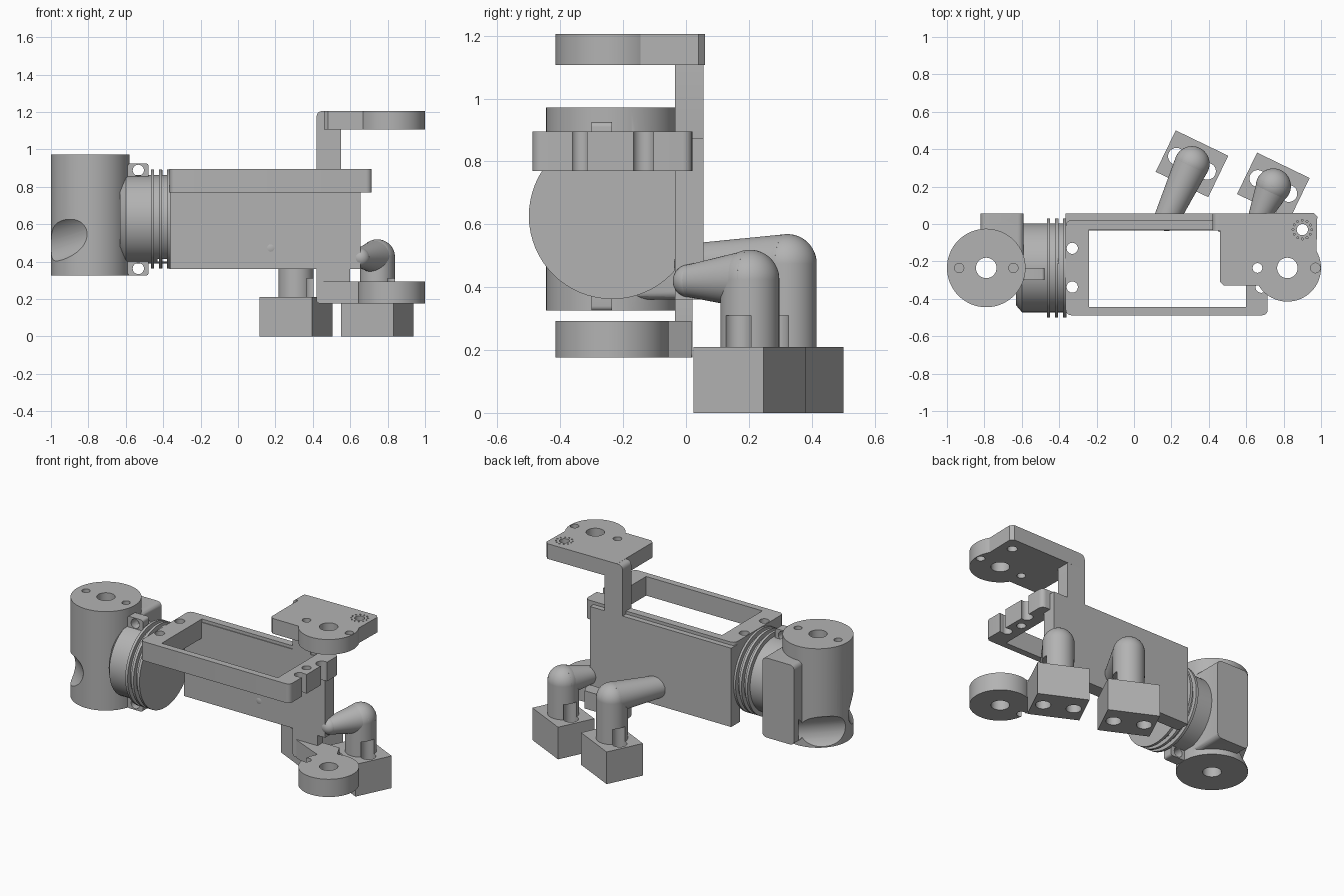
import bpy, bmesh, math
from mathutils import Vector, Matrix

cube = bpy.data.objects.get("Cube")
if cube:
    bpy.data.objects.remove(cube, do_unlink=True)

grey = bpy.data.materials.new("plain grey")
grey.use_nodes = True
grey.diffuse_color = (0.45, 0.45, 0.45, 1)
grey.node_tree.nodes["Principled BSDF"].inputs["Base Color"].default_value = grey.diffuse_color


def finish(bm, name):
    mesh = bpy.data.meshes.new(name)
    bmesh.ops.recalc_face_normals(bm, faces=bm.faces)
    bm.to_mesh(mesh)
    bm.free()
    mesh.materials.append(grey)
    ob = bpy.data.objects.new(name, mesh)
    bpy.context.collection.objects.link(ob)
    return ob


def box(name, x, y, z, radius=0, axis=2):
    """Box from ranges; edges along one axis can be rounded."""
    bm = bmesh.new()
    bmesh.ops.create_cube(bm, size=1)
    for v in bm.verts:
        v.co = [lo + (c + 0.5) * (hi - lo) for c, (lo, hi) in zip(v.co, (x, y, z))]
    if radius:
        edges = [e for e in bm.edges
                 if abs((e.verts[0].co - e.verts[1].co).normalized()[axis]) > 0.9]
        bmesh.ops.bevel(bm, geom=edges, offset=radius, segments=5, profile=0.5, affect='EDGES')
    return finish(bm, name)


def rod(name, a, b, r1, r2=None, sides=64):
    """Cylinder or cone between two points."""
    a, b = Vector(a), Vector(b)
    bm = bmesh.new()
    turn = (b - a).to_track_quat('Z', 'Y').to_matrix().to_4x4()
    bmesh.ops.create_cone(bm, cap_ends=True, segments=sides, radius1=r1,
                          radius2=r1 if r2 is None else r2, depth=(b - a).length,
                          matrix=Matrix.Translation((a + b) / 2) @ turn)
    return finish(bm, name)


def ball(name, centre, r):
    bm = bmesh.new()
    bmesh.ops.create_uvsphere(bm, u_segments=48, v_segments=24, radius=r,
                              matrix=Matrix.Translation(centre))
    return finish(bm, name)


def prism(name, points, z0, z1):
    bm = bmesh.new()
    face = bm.faces.new([bm.verts.new((x, y, z0)) for x, y in points])
    new = bmesh.ops.extrude_face_region(bm, geom=[face])["geom"]
    bmesh.ops.translate(bm, vec=(0, 0, z1 - z0),
                        verts=[g for g in new if isinstance(g, bmesh.types.BMVert)])
    return finish(bm, name)


def combine(ob, others, how='DIFFERENCE'):
    for other in others:
        mod = ob.modifiers.new("bool", 'BOOLEAN')
        mod.operation, mod.solver, mod.object = how, 'EXACT', other
        bpy.context.view_layer.objects.active = ob
        bpy.ops.object.modifier_apply(modifier=mod.name)
        bpy.data.objects.remove(other, do_unlink=True)
    return ob


def holes(ob, spots, z0, z1):
    """Vertical drilled holes given as x, y, radius."""
    return combine(ob, [rod("cutter", (x, y, z0), (x, y, z1), r, sides=32) for x, y, r in spots])


MID = -0.235   # shared centre line in y
AXIS = 0.627   # height of the horizontal pivot
HX = 0.82      # x of the horn pivots

# Upright pivot barrel with back pad, side scoops and drilled top
barrel = rod("pivot_barrel", (-0.79, MID, 0.325), (-0.79, MID, 0.972), 0.21)
combine(barrel, [box("pad", (-0.82, -0.59), (MID, 0.055), (0.36, 0.88), 0.03, 1)], 'UNION')
combine(barrel, [rod("scoop", (-1.195, -0.24, 0.45), (-0.795, -0.64, 0.58), 0.13),
                 rod("scoop", (-1.19, -0.24, 0.43), (-0.88, 0.07, 0.43), 0.12)])
holes(barrel, [(-0.79, MID, 0.055)], 0.2, 1.1)
holes(barrel, [(x, MID, 0.025) for x in (-0.935, -0.645)], 0.85, 1.1)

# Horizontal bearing, tapered collar and ribbed rings
bearing = rod("bearing_core", (-0.6, MID, AXIS), (-0.365, MID, AXIS), 0.237)
combine(bearing, [box("pocket", (-0.43, -0.3), (-0.34, -0.1), (0.40, 0.485)),
                  rod("bore", (-0.4, MID, AXIS), (-0.3, MID, AXIS), 0.087)])
rod("bearing_collar", (-0.63, MID, AXIS), (-0.599, MID, AXIS), 0.2, 0.237)
for i, x in enumerate((-0.465, -0.422, -0.379)):
    rod("bearing_ring_%d" % i, (x, MID, AXIS), (x + 0.017, MID, AXIS), 0.265)

# Clamp lugs above and below the bearing
for name, z0, z1, zh in (("upper", 0.82, 0.925, 0.888), ("lower", 0.325, 0.43, 0.363)):
    lug = box("clamp_lug_" + name, (-0.59, -0.478), (-0.30, MID), (z0, z1), 0.015, 1)
    combine(lug, [rod("cutter", (-0.533, -0.4, zh), (-0.533, -0.1, zh), 0.03, sides=32)])

# Open top frame with screw holes and notched end
frame = box("top_frame", (-0.365, 0.715), (-0.488, 0.02), (0.77, 0.895), 0.03)
combine(frame, [box("window", (-0.24, 0.60), (-0.445, -0.03), (0.6, 1.1))])
holes(frame, [(-0.33, -0.13, 0.03), (-0.33, -0.337, 0.03), (0.66, MID, 0.028),
              (0.68, -0.338, 0.03), (0.70, -0.338, 0.028), (0.70, -0.135, 0.035)], 0.7, 1)

# Back plate and the long post
box("back_plate", (-0.365, 0.655), (-0.035, 0.055), (0.36, 0.875))
box("upper_post", (0.42, 0.55), (-0.035, 0.055), (0.8, 1.205), 0.03, 1)
box("lower_post", (0.42, 0.60), (-0.035, 0.02), (0.177, 0.40), 0.015, 1)

# Upper horn bracket
upper = prism("upper_bracket", [(0.46, 0.055), (0.96, 0.06), (0.98, 0.04), (0.975, -0.17),
                                (HX, MID), (0.72, -0.33), (0.48, -0.33), (0.46, -0.31)],
              1.107, 1.206)
combine(upper, [rod("horn", (HX, MID, 1.107), (HX, MID, 1.206), 0.18)], 'UNION')
holes(upper, [(HX, MID, 0.055), (0.66, MID, 0.026), (0.97, MID, 0.026), (0.9, -0.03, 0.03)],
      1, 1.3)
holes(upper, [(0.9 + 0.05 * math.cos(a), -0.03 + 0.05 * math.sin(a), 0.005)
              for a in [i * math.tau / 12 for i in range(12)]], 1.17, 1.3)

# Lower horn bracket
lower = rod("lower_bracket", (HX, MID, 0.177), (HX, MID, 0.293), 0.18)
combine(lower, [prism("arm", [(0.45, 0.018), (0.72, 0.018), (0.77, -0.08), (0.80, -0.2),
                              (0.70, -0.15), (0.45, -0.04)], 0.177, 0.293)], 'UNION')
holes(lower, [(HX, MID, 0.055), (0.66, MID, 0.028)], 0, 0.5)

# Elbow pipes, each standing on a drilled foot block
for name, cx, cy, cz, tip, tip_r in (
        ("inner", 0.31, 0.322, 0.475, (0.175, 0.03, 0.472), 0.068),
        ("outer", 0.745, 0.203, 0.425, (0.655, 0.01, 0.42), 0.052)):
    along = Vector((0.9, -0.435))
    spots = [(cx + s * 0.092 * along.x, cy + s * 0.092 * along.y, 0.045) for s in (-1, 1)]
    foot = box("foot_block_" + name, (-0.156, 0.156), (-0.123, 0.123), (0, 0.21))
    foot.data.transform(Matrix.Translation((cx, cy, 0))
                        @ Matrix.Rotation(math.atan2(along.y, along.x), 4, 'Z'))
    holes(foot, spots, -0.1, 0.4)
    pipe = rod("pipe_riser_" + name, (cx, cy, 0.205), (cx, cy, cz), 0.094)
    holes(pipe, spots, 0.1, 0.31)
    ball("pipe_elbow_" + name, (cx, cy, cz), 0.094)
    rod("pipe_arm_" + name, (cx, cy, cz), tip, 0.094, tip_r)
    ball("pipe_tip_" + name, tip, tip_r)

# Smooth the round parts while keeping corners crisp
for ob in bpy.context.scene.objects:
    ob.select_set(ob.type == 'MESH')
bpy.ops.object.shade_smooth_by_angle(angle=math.radians(30))
